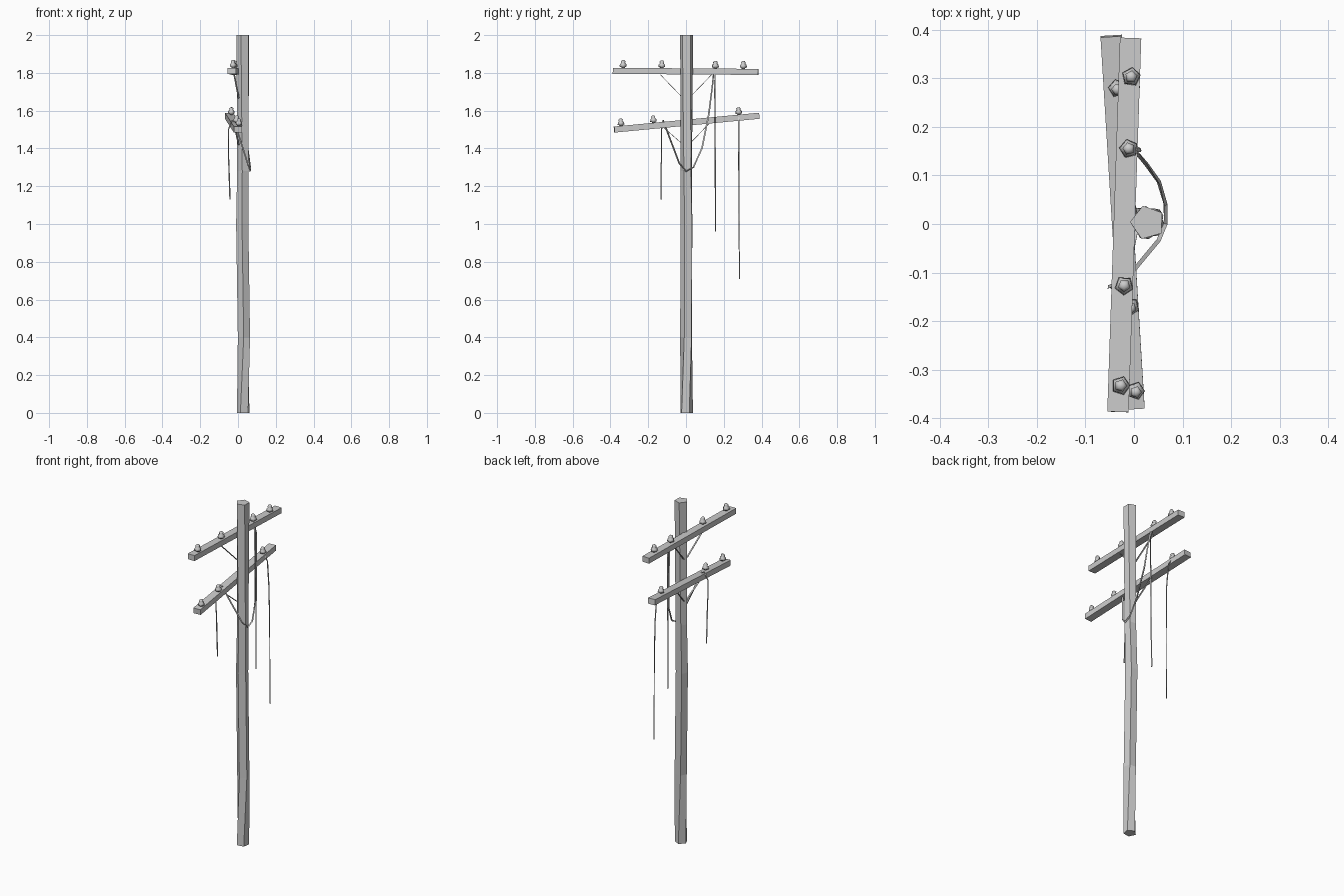
import bpy, bmesh, math
from mathutils import Vector, Matrix

if "Cube" in bpy.data.objects:
    bpy.data.objects.remove(bpy.data.objects["Cube"])

grey = bpy.data.materials.new("weathered_grey")
grey.use_nodes = True
colour = (0.6, 0.6, 0.6, 1)
grey.diffuse_color = colour
grey.node_tree.nodes["Principled BSDF"].inputs["Base Color"].default_value = colour


def loft(name, rings):
    """Skin a list of point rings into a closed solid."""
    bm = bmesh.new()
    loops = [[bm.verts.new(p) for p in ring] for ring in rings]
    n = len(loops[0])
    for a, b in zip(loops, loops[1:]):
        for i in range(n):
            j = (i + 1) % n
            bm.faces.new((a[i], a[j], b[j], b[i]))
    bm.faces.new(loops[0][::-1])
    bm.faces.new(loops[-1])
    bmesh.ops.recalc_face_normals(bm, faces=bm.faces)
    mesh = bpy.data.meshes.new(name)
    bm.to_mesh(mesh)
    bm.free()
    mesh.materials.append(grey)
    obj = bpy.data.objects.new(name, mesh)
    bpy.context.collection.objects.link(obj)
    return obj


def ring(x, y, z, radius, sides, turn=0.0):
    return [Vector((x + radius * math.cos(turn + math.tau * i / sides),
                    y + radius * math.sin(turn + math.tau * i / sides), z))
            for i in range(sides)]


def bar(name, start, end, width, height):
    """Rectangular beam between two points, wide across x."""
    start, end = Vector(start), Vector(end)
    along = (end - start).normalized()
    side = Vector((1, 0, 0))
    side = (side - along * side.dot(along)).normalized()
    up = side.cross(along)
    corners = [(-1, -1), (1, -1), (1, 1), (-1, 1)]
    return loft(name, [[p + side * width / 2 * a + up * height / 2 * b
                        for a, b in corners] for p in (start, end)])


def wire(name, points, radius):
    """Thin three-sided cable following a path."""
    points = [Vector(p) for p in points]
    rings = []
    for i, p in enumerate(points):
        along = points[min(i + 1, len(points) - 1)] - points[max(i - 1, 0)]
        turn = Vector((0, 0, 1)).rotation_difference(along)
        rings.append([p + turn @ v for v in ring(0, 0, 0, radius, 3)])
    return loft(name, rings)


# Crooked, slightly twisted five-sided pole
pole = [(0.029, 0.002, 0, 0.035, 170), (0.032, 0.003, 0.4, 0.034, 195),
        (0.023, 0.005, 1.0, 0.034, 195), (0.027, 0.003, 1.28, 0.032, 190),
        (0.028, 0.003, 2.0, 0.036, 178)]
loft("pole", [ring(x, y, z, r, 5, math.radians(t)) for x, y, z, r, t in pole])

# Crossarms, each with insulators standing along it
arms = {
    "upper": ((-0.033, -0.387, 1.811), (-0.007, 0.383, 1.805),
              (-0.333, -0.127, 0.155, 0.303), 0.004, 1.0),
    "lower": ((0.0, -0.38, 1.5), (-0.047, 0.387, 1.573),
              (-0.343, -0.17, 0.28), 0.006, 0.95),
}
# Radius and height steps of a bell-shaped insulator
bell = [(0.008, -0.005), (0.01, 0.004), (0.02, 0.007), (0.018, 0.02),
        (0.011, 0.026), (0.013, 0.034), (0.007, 0.041)]
for level, (start, end, spots, shift, size) in arms.items():
    bar(level + "_crossarm", start, end, 0.044, 0.032)
    start, end = Vector(start), Vector(end)
    tilt = Matrix.Rotation(math.atan2(end.z - start.z, end.y - start.y), 4, "X")
    for k, y in enumerate(spots):
        centre = start.lerp(end, (y - start.y) / (end.y - start.y))
        ins = loft(f"{level}_insulator_{k + 1}",
                   [ring(0, 0, h, r, 5, k * 0.9) for r, h in bell])
        ins.data.transform(Matrix.Translation(centre + Vector((shift, 0, 0.016)))
                           @ tilt @ Matrix.Scale(size, 4))
        for poly in ins.data.polygons:
            poly.use_smooth = True

# Diagonal braces from crossarms to pole
for side, name in ((-1, "front"), (1, "back")):
    bar(f"upper_brace_{name}", (-0.02, side * 0.135, 1.79),
        (0.004, side * 0.015, 1.665), 0.008, 0.003)
    bar(f"lower_brace_{name}", (-0.02, side * 0.135, 1.535 + side * 0.01),
        (0.004, side * 0.015, 1.42), 0.008, 0.003)

# Slack cable looping around the pole
wire("loop_cable", [(-0.005, 0.15, 1.83), (0.01, 0.143, 1.77), (0.028, 0.12, 1.58),
                    (0.052, 0.085, 1.4), (0.064, 0.04, 1.3), (0.064, 0.0, 1.28),
                    (0.05, -0.035, 1.32), (0.006, -0.088, 1.46),
                    (-0.02, -0.12, 1.545), (-0.035, -0.135, 1.53)], 0.005)

# Broken cables hanging down from the crossarms
wire("hanging_cable_front", [(-0.03, -0.12, 1.55), (-0.052, -0.13, 1.5),
                             (-0.048, -0.13, 1.32), (-0.042, -0.131, 1.13)], 0.004)
wire("hanging_cable_middle", [(-0.01, 0.152, 1.84), (0.012, 0.152, 1.76),
                              (0.012, 0.153, 1.5), (0.008, 0.156, 0.96)], 0.004)
wire("hanging_cable_back", [(-0.035, 0.28, 1.59), (-0.005, 0.279, 1.54),
                            (0.008, 0.278, 1.38), (0.01, 0.283, 0.71)], 0.004)
